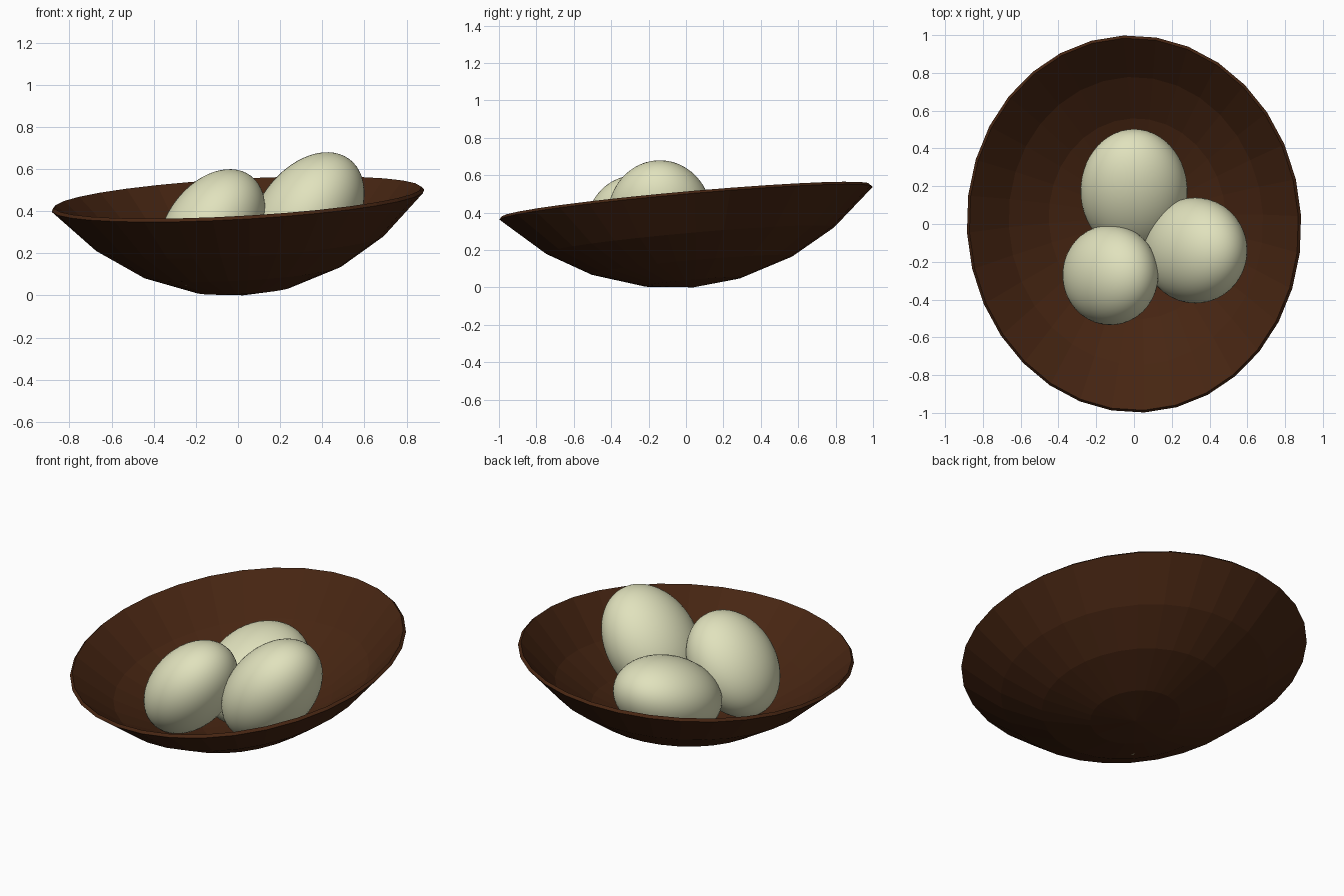
import bpy, bmesh, math
from mathutils import Vector, Matrix

if "Cube" in bpy.data.objects:
    bpy.data.objects.remove(bpy.data.objects["Cube"])


def material(name, rgb):
    m = bpy.data.materials.new(name)
    m.diffuse_color = (*rgb, 1)
    m.use_nodes = True
    m.node_tree.nodes["Principled BSDF"].inputs["Base Color"].default_value = m.diffuse_color
    return m


wood = material("dark_brown_wood", (0.062, 0.0185, 0.006))
shell = material("pale_cream_shell", (0.75, 0.76, 0.51))


def add_object(name, bm, mat):
    mesh = bpy.data.meshes.new(name)
    bm.to_mesh(mesh)
    bm.free()
    mesh.materials.append(mat)
    ob = bpy.data.objects.new(name, mesh)
    bpy.context.collection.objects.link(ob)
    return ob


# Bowl: faceted oval dish, measured down from the rim, then tilted
SEGMENTS = 32
profile = [(1.0, 0.0), (0.775, -0.198), (0.54, -0.333), (0.26, -0.423)]
bm = bmesh.new()
rings = []
for r, z in profile:
    rings.append([bm.verts.new((0.887 * r * math.cos(i * math.tau / SEGMENTS),
                                1.003 * r * math.sin(i * math.tau / SEGMENTS), z))
                  for i in range(SEGMENTS)])
bottom = bm.verts.new((0, 0, -0.452))
for i in range(SEGMENTS):
    j = (i + 1) % SEGMENTS
    for upper, lower in zip(rings, rings[1:]):
        bm.faces.new((upper[i], lower[i], lower[j], upper[j]))
    bm.faces.new((rings[-1][i], bottom, rings[-1][j]))
bmesh.ops.recalc_face_normals(bm, faces=bm.faces)
# make sure the faces point outwards (down) so the wall thickens inwards
if sum(f.normal.z for f in bm.faces) > 0:
    bmesh.ops.reverse_faces(bm, faces=bm.faces)
tilt = Vector((0, 0, 1)).rotation_difference(Vector((-0.056, -0.09, 1)))
bm.transform(Matrix.Translation((0, 0, 0.45)) @ tilt.to_matrix().to_4x4()
             @ Matrix.Rotation(math.radians(3), 4, 'Z'))
bowl = add_object("bowl", bm, wood)
wall = bowl.modifiers.new("wall", 'SOLIDIFY')
wall.thickness = 0.02
wall.offset = -1


# Eggs: smooth ovals leaning on each other
def egg(name, centre, radii, axis, degrees):
    bm = bmesh.new()
    bmesh.ops.create_uvsphere(bm, u_segments=48, v_segments=28, radius=1)
    bm.transform(Matrix.Translation(centre)
                 @ Matrix.Rotation(math.radians(degrees), 4, axis)
                 @ Matrix.Diagonal((*radii, 1)))
    for f in bm.faces:
        f.smooth = True
    return add_object(name, bm, shell)


egg("right_egg", (0.325, -0.14, 0.375), (0.23, 0.28, 0.34), 'Y', 37)
egg("front_egg", (-0.125, -0.27, 0.32), (0.215, 0.265, 0.31), 'Y', 37)
egg("back_egg", (0.0, 0.175, 0.265), (0.283, 0.22, 0.345), 'X', -66)
